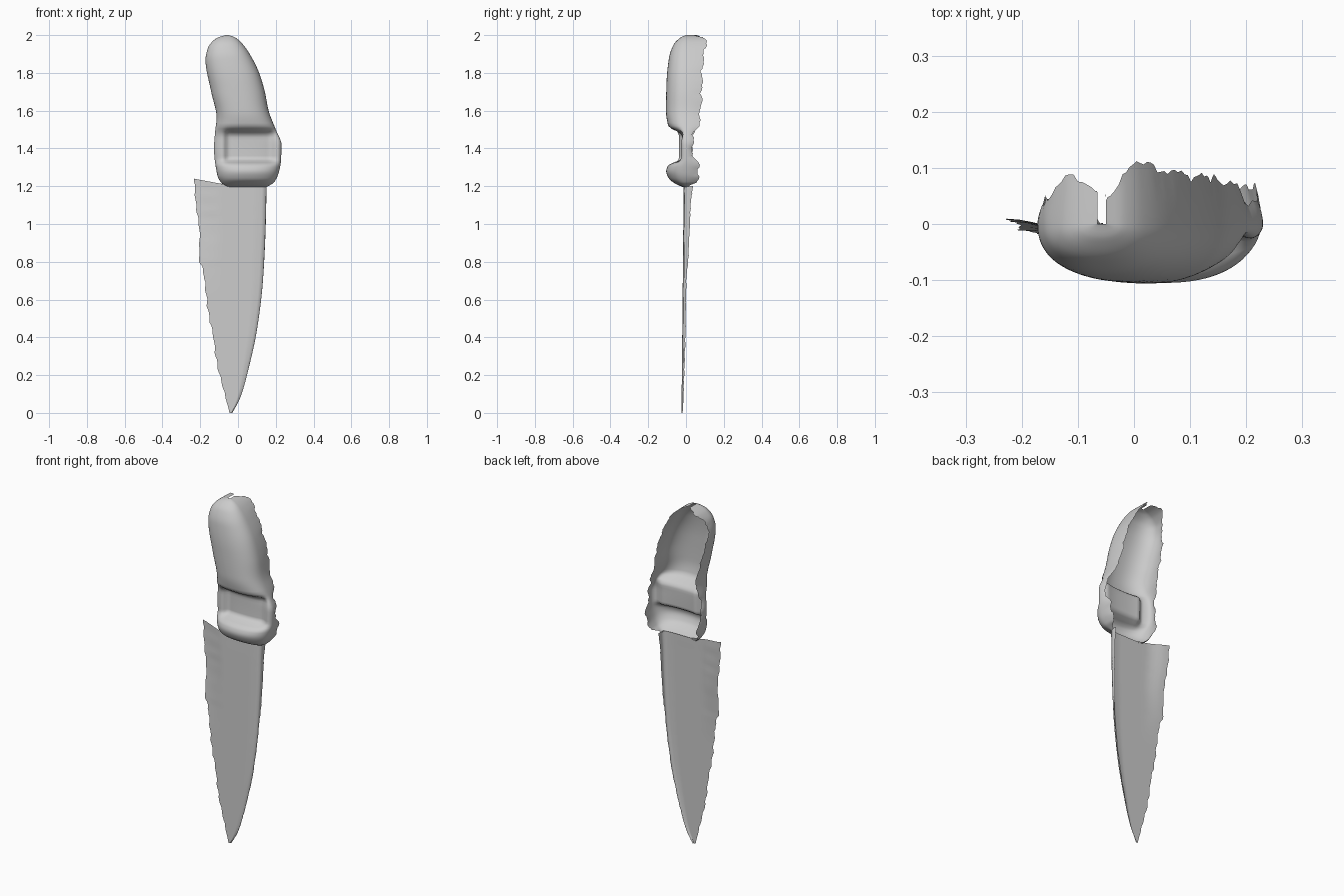
import bpy, bmesh, math, random

if "Cube" in bpy.data.objects:
    bpy.data.objects.remove(bpy.data.objects["Cube"])

random.seed(4)


def curve(points):
    """Smooth interpolation through (z, value) points sorted by z."""
    n = len(points)

    def slope(i):
        if i == 0 or i == n - 1:
            j = max(i, 1)
            return (points[j][1] - points[j-1][1]) / (points[j][0] - points[j-1][0])
        a = (points[i][1] - points[i-1][1]) / (points[i][0] - points[i-1][0])
        b = (points[i+1][1] - points[i][1]) / (points[i+1][0] - points[i][0])
        return 0 if a * b <= 0 else 2 * a * b / (a + b)

    def f(z):
        z = min(max(z, points[0][0]), points[-1][0])
        i = max(k for k in range(n - 1) if points[k][0] <= z)
        h = points[i+1][0] - points[i][0]
        t = (z - points[i][0]) / h
        p, q = points[i][1], points[i+1][1]
        return (p * (1 + 2*t) * (1-t)**2 + slope(i) * h * t * (1-t)**2
                + q * t*t * (3 - 2*t) + slope(i+1) * h * t*t * (t-1))
    return f


def step(a, b, v):
    t = min(max((v - a) / (b - a), 0), 1)
    return t * t * (3 - 2 * t)


def sheet(name, rows):
    """Open surface lofted through equal-length rows of points."""
    bm = bmesh.new()
    grid = [[bm.verts.new(p) for p in row] for row in rows]
    for r, s in zip(grid, grid[1:]):
        for i in range(len(r) - 1):
            bm.faces.new((r[i], r[i+1], s[i+1], s[i]))
    bmesh.ops.remove_doubles(bm, verts=bm.verts, dist=0.0004)
    mesh = bpy.data.meshes.new(name)
    bm.to_mesh(mesh)
    bm.free()
    mesh.shade_smooth()
    ob = bpy.data.objects.new(name, mesh)
    bpy.context.collection.objects.link(ob)
    return ob


# Handle: half shell, rounded at the front and open at the back
left = curve([(1.195, -.06), (1.22, -.09), (1.26, -.11), (1.4, -.127), (1.5, -.12),
              (1.56, -.113), (1.7, -.142), (1.87, -.172), (1.93, -.16), (1.97, -.132),
              (1.99, -.1), (2, -.065)])
right = curve([(1.195, .15), (1.22, .19), (1.27, .215), (1.34, .228), (1.42, .23),
               (1.5, .2), (1.6, .162), (1.7, .142), (1.8, .112), (1.9, .062),
               (1.96, .018), (1.99, -.02), (2, -.05)])
front = curve([(1.195, -.015), (1.21, -.05), (1.24, -.09), (1.28, -.105), (1.31, -.095),
               (1.345, -.055), (1.46, -.052), (1.49, -.065), (1.52, -.094), (1.6, -.106),
               (1.75, -.103), (1.88, -.09), (1.95, -.065), (1.99, -.025), (2, 0)])
back_r = curve([(1.195, .0), (1.22, .05), (1.28, .07), (1.31, .07), (1.37, .035),
                (1.46, .035), (1.52, .07), (1.65, .08), (1.85, .088), (1.965, .105),
                (1.985, .09), (2, .05)])
back_l = curve([(1.195, .0), (1.23, .03), (1.3, .05), (1.36, .03), (1.46, .03),
                (1.55, .06), (1.7, .055), (1.9, .03), (1.96, .07), (1.98, .095), (2, .05)])

rows = []
N = 36
for k in range(81):
    z = 1.5975 - .4025 * math.cos(math.pi * k / 80)
    xl, xr, yf = left(z), right(z), front(z)
    c, a = (xl + xr) / 2, (xr - xl) / 2
    ragged = random.uniform(-.006, .006) + .005 * math.sin(z * 60)
    bl, br = back_l(z) + ragged, back_r(z) - ragged
    row = [(xl + .008 * f * f * a / .15, bl * f, z) for f in (1, .75, .5, .25)]
    for i in range(N + 1):
        t = math.pi * i / N
        co, si = math.cos(t), math.sin(t)
        x = c - a * math.copysign(abs(co) ** .88, co)
        y = yf * max(si, 0) ** .88
        # thumb recess pressed into the front
        m = step(1.31, 1.35, z) * (1 - step(1.475, 1.51, z))
        m *= step(-.085, -.045, x) * (1 - step(.16, .22, x))
        row.append((x, y + .032 * m, z))
    row += [(xr - .008 * f * f * a / .15, br * f, z) for f in (.25, .5, .75, 1)]
    rows.append(row)
sheet("handle", rows)

# Blade: thin sheet with a ragged cutting edge and a spine folded backwards
edge = curve([(0, -.045), (.12, -.075), (.3, -.118), (.4, -.13), (.55, -.16), (.75, -.183),
              (.775, -.187), (.785, -.205), (.95, -.203), (1.1, -.222), (1.24, -.232)])
spine = curve([(0, -.032), (.08, .01), (.25, .058), (.45, .1), (.7, .13), (1, .145),
               (1.24, .15)])
fold = curve([(0, .003), (.4, .012), (.7, .016), (.84, .026), (1.1, .034), (1.24, .045)])
plane = curve([(0, -.024), (.5, -.019), (1.24, -.012)])

rows = []
for k in range(71):
    z = 1.24 * k / 70
    xl, xr, y0 = edge(z), spine(z), plane(z)
    xl += (.003 * math.sin(z * 75) + random.uniform(-.002, .002)) * min(1, z * 5)
    # the top edge slopes down towards the spine
    row = []
    for i in range(17):
        u = i / 16
        zz = z - .04 * step(1.1, 1.24, z) * min(1, u * 1.8)
        y = y0 + .022 * step(.6, 1.24, z) * (1 - step(0, .35, u))
        y += .006 * step(.85, 1, u)
        row.append((xl + (xr - xl) * u, y, zz))
    w = fold(z) - random.uniform(0, .004)
    row += [(xr + .002, row[-1][1] + w * f, row[-1][2]) for f in (.5, 1)]
    rows.append(row)
sheet("blade", rows)
